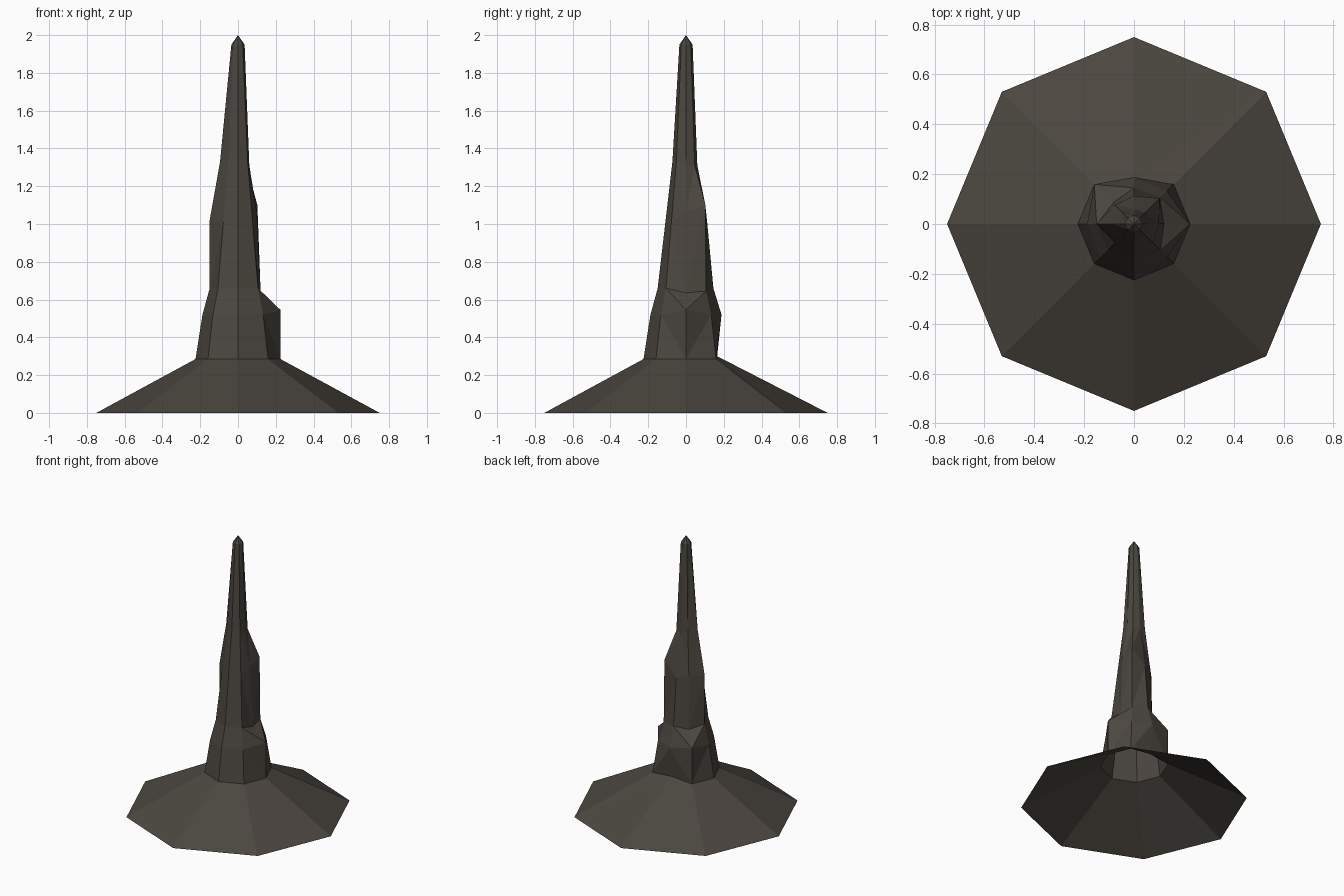
import bpy, bmesh, math

if "Cube" in bpy.data.objects:
    bpy.data.objects.remove(bpy.data.objects["Cube"])

stone = bpy.data.materials.new("dark_stone")
stone.diffuse_color = (0.070, 0.061, 0.050, 1)
stone.use_nodes = True
stone.node_tree.nodes["Principled BSDF"].inputs["Base Color"].default_value = stone.diffuse_color

# Eight-sided rings: (radius, height), from the ground skirt to the tip
RINGS = [(0.75, 0), (0.225, 0.285), (0.188, 0.52), (0.15, 0.66),
         (0.108, 1.02), (0.072, 1.33), (0.035, 1.95)]

# Rocky bulges and dents: (ring, column) -> (radius, height)
BUMPS = {(1, 2): (0.165, 0.30),
         (2, 0): (0.225, 0.545), (3, 0): (0.12, 0.635),
         (4, 0): (0.10, 1.06), (5, 0): (0.06, 1.31),
         (3, 1): (0.15, 0.645), (4, 1): (0.145, 1.10), (5, 1): (0.065, 1.31),
         (3, 2): (0.145, 0.66), (4, 2): (0.113, 1.0), (5, 2): (0.06, 1.31),
         (2, 3): (0.225, 0.545), (3, 3): (0.12, 0.635),
         (4, 4): (0.15, 1.02), (5, 4): (0.095, 1.33)}
LEDGES = (0, 3)  # columns with a protruding rock ledge


def build_spire():
    bm = bmesh.new()
    grid = []
    for i, ring in enumerate(RINGS):
        row = []
        for k in range(8):
            r, z = BUMPS.get((i, k), ring)
            a = k * math.pi / 4
            row.append(bm.verts.new((r * math.cos(a), r * math.sin(a), z)))
        grid.append(row)
    tip = bm.verts.new((0, 0, 2))
    for i in range(len(RINGS) - 1):
        for k in range(8):
            n = (k + 1) % 8
            a, b, c, d = grid[i][k], grid[i][n], grid[i + 1][n], grid[i + 1][k]
            # diagonals fan away from the ledge columns
            if n in LEDGES:
                bm.faces.new((a, b, d))
                bm.faces.new((b, c, d))
            else:
                bm.faces.new((a, b, c))
                bm.faces.new((a, c, d))
    # pointed tip
    for k in range(8):
        bm.faces.new((grid[-1][k], grid[-1][(k + 1) % 8], tip))
    mesh = bpy.data.meshes.new("rock_spire")
    bm.to_mesh(mesh)
    bm.free()
    mesh.materials.append(stone)
    obj = bpy.data.objects.new("rock_spire", mesh)
    bpy.context.collection.objects.link(obj)


build_spire()
